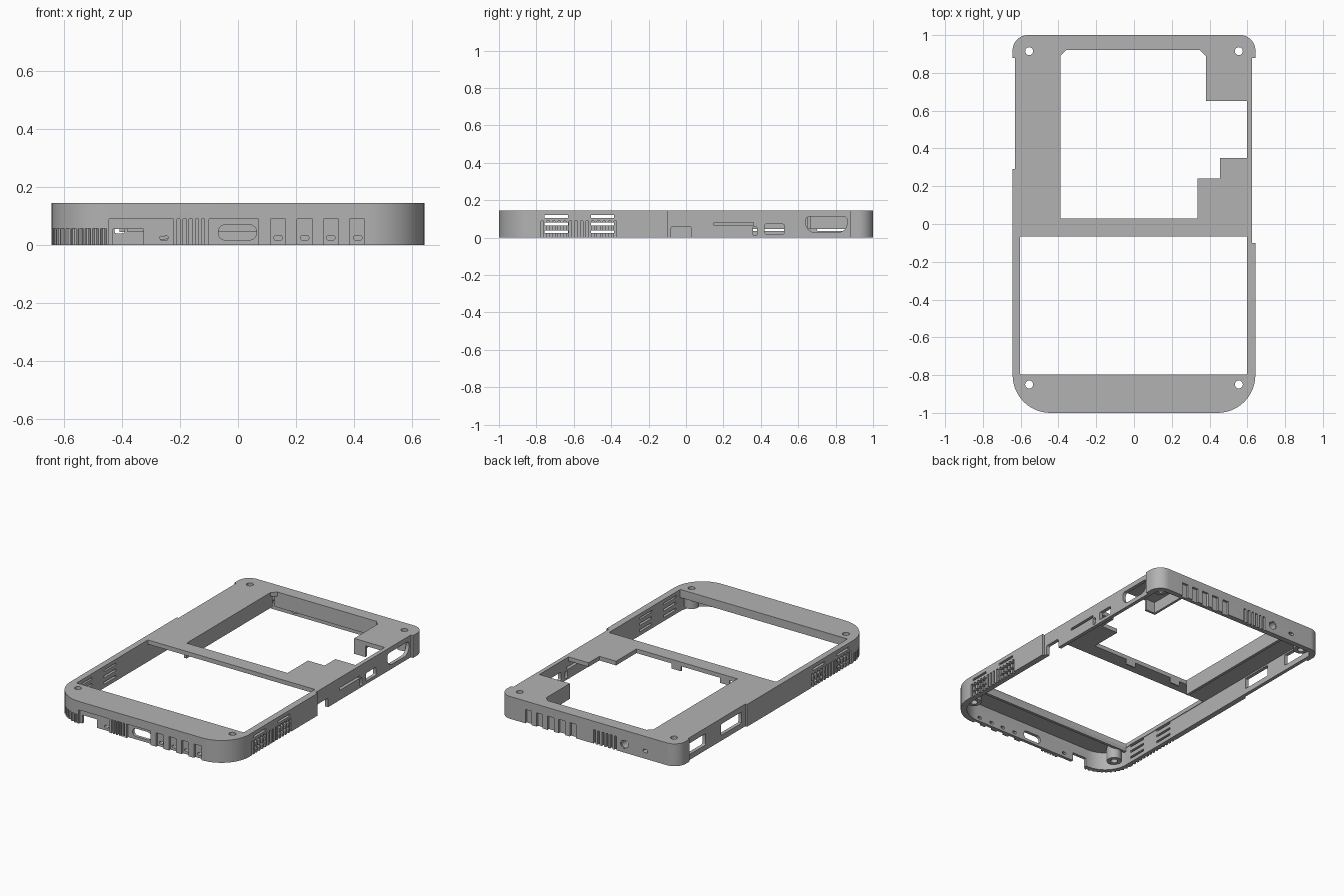
import bpy, bmesh, math

if "Cube" in bpy.data.objects:
    bpy.data.objects.remove(bpy.data.objects["Cube"])

grey = bpy.data.materials.new("mid grey plastic")
grey.use_nodes = True
colour = (0.45, 0.45, 0.45, 1)
grey.diffuse_color = colour
grey.node_tree.nodes["Principled BSDF"].inputs["Base Color"].default_value = colour

TOP = 0.145
HALF = 0.6425


def rounded(a0, b0, a1, b1, low=0.0, high=None, steps=10):
    """Rectangle outline with rounded low and high corners."""
    high = low if high is None else high
    pts = []
    corners = ((a1, b1, high, 0), (a0, b1, high, 90), (a0, b0, low, 180), (a1, b0, low, 270))
    for a, b, r, start in corners:
        ca = a - r if a == a1 else a + r
        cb = b - r if b == b1 else b + r
        for i in range(steps + 1 if r else 1):
            t = math.radians(start + 90 * i / steps)
            pts.append((ca + r * math.cos(t), cb + r * math.sin(t)))
    return pts


def circle(a, b, r, n=24):
    return [(a + r * math.cos(math.tau * i / n), b + r * math.sin(math.tau * i / n))
            for i in range(n)]


def prisms(name, items):
    """One object from several (outline, low, high, axis) extrusions."""
    bm = bmesh.new()
    for pts, lo, hi, axis in items:
        place = {"z": lambda a, b, h: (a, b, h),
                 "y": lambda a, b, h: (a, h, b),
                 "x": lambda a, b, h: (h, a, b)}[axis]
        bottom = [bm.verts.new(place(a, b, lo)) for a, b in pts]
        top = [bm.verts.new(place(a, b, hi)) for a, b in pts]
        bm.faces.new(bottom)
        bm.faces.new(top)
        for i in range(len(pts)):
            j = (i + 1) % len(pts)
            bm.faces.new((bottom[i], bottom[j], top[j], top[i]))
    bmesh.ops.recalc_face_normals(bm, faces=bm.faces)
    mesh = bpy.data.meshes.new(name)
    bm.to_mesh(mesh)
    bm.free()
    obj = bpy.data.objects.new(name, mesh)
    bpy.context.collection.objects.link(obj)
    return obj


def box(x0, x1, y0, y1, z0, z1):
    return (rounded(x0, y0, x1, y1), z0, z1, "z")


def cut(target, items):
    cutter = prisms("cutter", items)
    cutter.hide_render = True
    mod = target.modifiers.new("cut", "BOOLEAN")
    mod.operation = "DIFFERENCE"
    mod.solver = "EXACT"
    mod.object = cutter
    bpy.context.view_layer.objects.active = target
    bpy.ops.object.modifier_apply(modifier=mod.name)
    bpy.data.objects.remove(cutter)


# Main shell: hollow underneath, wide square-ish back and round front corners
case = prisms("case_shell", [(rounded(-HALF, -1, HALF, 1, 0.2, 0.08, 14), 0, TOP, "z")])
cut(case, [(rounded(-0.607, -0.965, 0.603, 0.965, 0.165, 0.05, 14), -0.1, 0.118, "z")])
cut(case, [box(-0.8, -0.63, 0.29, 0.88, -0.1, 0.3), box(0.626, 0.8, -0.1, 0.88, -0.1, 0.3)])

# Lower window and stepped screen window
cut(case, [(rounded(-0.603, -0.797, 0.599, -0.065, 0.006, steps=3), -0.2, 0.3, "z")])
screen = [(-0.39, 0.03), (0.335, 0.03), (0.335, 0.24), (0.455, 0.24), (0.455, 0.35),
          (0.599, 0.35), (0.599, 0.65), (0.38, 0.65), (0.38, 0.89), (0.35, 0.92),
          (-0.36, 0.92), (-0.39, 0.89)]
cut(case, [(screen, -0.2, 0.3, "z")])

# Screw holes
screws = [(sx * 0.555, y) for sx in (-1, 1) for y in (-0.85, 0.915)]
cut(case, [(circle(x, y, 0.021), -0.2, 0.3, "z") for x, y in screws])

# Shallow grooves below the lip, front and back
front = [(-0.445, -0.222), (-0.1, 0.07)]
front += [(-0.21 + 0.021 * i, -0.199 + 0.021 * i) for i in range(5)]
front += [(x - 0.026, x + 0.026) for x in (0.138, 0.23, 0.32, 0.41)]
back = [(0.09 + 0.08 * i, 0.135 + 0.08 * i) for i in range(5)]
back += [(-0.2 + 0.03 * i, -0.185 + 0.03 * i) for i in range(6)]
cut(case, [box(a, b, -1.1, -0.985, -0.1, 0.09) for a, b in front])
cut(case, [box(a, b, 0.985, 1.1, -0.1, 0.09) for a, b in back])

# Grip grooves on both long sides
grip = [-0.775 + 0.03 * i for i in range(14)]
for lo, hi in ((-0.8, -0.63), (0.63, 0.8)):
    cut(case, [box(lo, hi, y, y + 0.014, -0.1, 0.09) for y in grip])

# Fluted grip around one front corner
flutes = []
for i in range(11):
    t = math.radians(184 + 8 * i)
    flutes.append((circle(-HALF + 0.2 + 0.203 * math.cos(t), -0.8 + 0.203 * math.sin(t),
                          0.011, 10), -0.1, 0.057, "z"))
cut(case, flutes)

# Vent slots through both side walls
cut(case, [(rounded(y, z - 0.007, y + 0.125, z + 0.007), -0.8, 0.8, "x")
           for y in (-0.757, -0.509) for z in (0.113, 0.073, 0.032)])

# Front ports and indicator slots
cut(case, [(rounded(-0.068, 0.018, 0.064, 0.07, 0.024, steps=6), -1.1, -0.9, "y"),
           (rounded(-0.43, -0.1, -0.325, 0.055), -1.1, -0.9, "y")])
cut(case, [(rounded(x - 0.014, 0.017, x + 0.014, 0.034, 0.007, steps=4), -1.1, -0.9, "y")
           for x in (-0.255, 0.138, 0.23, 0.32, 0.413)])

# Right side ports
cut(case, [(rounded(-0.08, -0.1, 0.03, 0.06, 0, 0.012, 4), 0.58, 0.8, "x"),
           (rounded(0.15, 0.064, 0.36, 0.08), 0.58, 0.8, "x"),
           (rounded(0.357, 0.012, 0.38, 0.058, 0.008, steps=4), 0.58, 0.8, "x"),
           (rounded(0.42, 0.02, 0.525, 0.072, 0.008, steps=4), 0.58, 0.8, "x"),
           (rounded(0.64, 0.028, 0.862, 0.113, 0.05, 0.02, 4), 0.58, 0.8, "x")])

# Left side ports
cut(case, [(rounded(a, 0.035, b, 0.108, 0.006, steps=3), -0.8, -0.58, "x")
           for a, b in ((0.33, 0.54), (0.7, 0.87))])

# Back socket and small slot
cut(case, [(circle(-0.26, 0.055, 0.03), 0.9, 1.1, "y"),
           (rounded(-0.425, 0.04, -0.39, 0.06, 0.008, steps=4), 0.9, 1.1, "y")])
socket = prisms("socket_ring", [(circle(-0.26, 0.055, 0.036), 0.95, 0.998, "y")])
cut(socket, [(circle(-0.26, 0.055, 0.024), 0.9, 1.1, "y")])

# Screw posts under the plate
posts = prisms("screw_posts", [(circle(x, y, 0.045), 0.03, 0.125, "z") for x, y in screws])
cut(posts, [(circle(x, y, 0.021), -0.1, 0.3, "z") for x, y in screws])

# Skirt walls hanging from the screen window
skirt = prisms("screen_skirt", [
    box(-0.408, -0.39, 0.03, 0.91, 0.045, 0.13),
    box(-0.38, 0.37, 0.92, 0.936, 0.045, 0.13),
    box(0.38, 0.396, 0.65, 0.91, 0.045, 0.13),
    box(0.396, 0.46, 0.65, 0.666, 0.045, 0.13)])

# Small clips under the crossbar
clips = prisms("crossbar_clips", [
    box(x - 0.035, x + 0.035, 0.022, 0.03, 0.085, 0.13) for x in (-0.3, 0.05)])

# Lip along the front edge of the lower window
lip = prisms("front_lip", [box(-0.606, 0.602, -0.815, -0.797, 0.092, 0.13)])

for obj in (case, socket, posts, skirt, clips, lip):
    obj.data.materials.clear()
    obj.data.materials.append(grey)
    for poly in obj.data.polygons:
        poly.material_index = 0
    bpy.ops.object.select_all(action="DESELECT")
    obj.select_set(True)
    bpy.context.view_layer.objects.active = obj
    bpy.ops.object.shade_smooth_by_angle(angle=math.radians(30))
